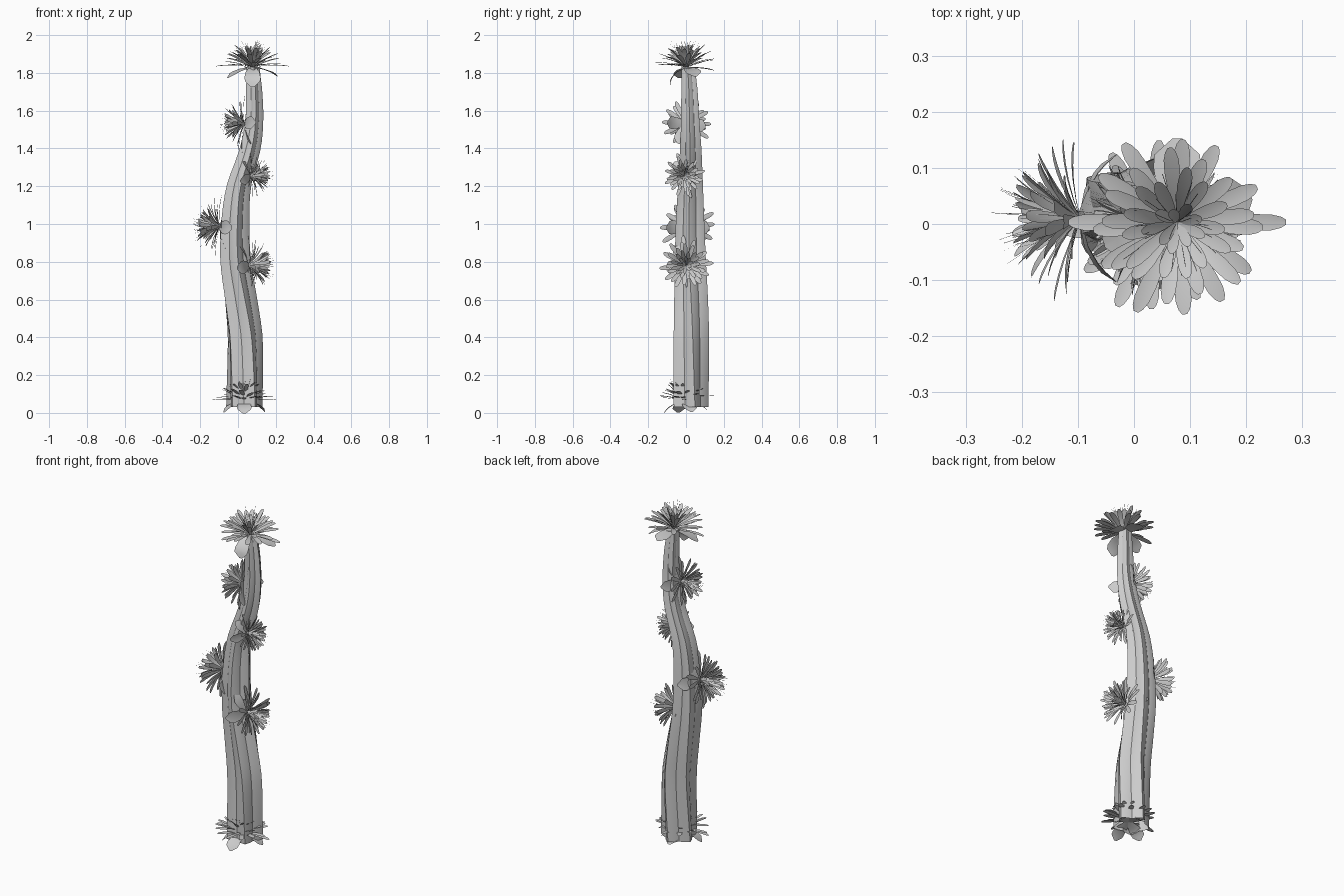
import bpy, bmesh, math, random
from mathutils import Vector, Matrix

if "Cube" in bpy.data.objects:
    bpy.data.objects.remove(bpy.data.objects["Cube"])

random.seed(4)


def make_object(name, bm, angle=40):
    mesh = bpy.data.meshes.new(name)
    bm.to_mesh(mesh)
    bm.free()
    ob = bpy.data.objects.new(name, mesh)
    bpy.context.collection.objects.link(ob)
    bpy.ops.object.select_all(action='DESELECT')
    ob.select_set(True)
    bpy.context.view_layer.objects.active = ob
    bpy.ops.object.shade_smooth_by_angle(angle=math.radians(angle))
    return ob


def lerp_table(table, z):
    # smooth Catmull-Rom interpolation of (z, x, y, radius) rows
    for i in range(len(table) - 1):
        if z <= table[i + 1][0]:
            break
    p = [Vector(table[max(0, min(len(table) - 1, i + k))][1:]) for k in (-1, 0, 1, 2)]
    t = (z - table[i][0]) / (table[i + 1][0] - table[i][0])
    return 0.5 * (2 * p[1] + (p[2] - p[0]) * t + (2 * p[0] - 5 * p[1] + 4 * p[2] - p[3]) * t * t
                  + (3 * p[1] - p[0] - 3 * p[2] + p[3]) * t ** 3)


# Five-ribbed winding stem: z, centre x, centre y, rib radius
SPINE = [(0.03, 0.033, 0.018, 0.101), (0.4, 0.032, 0.025, 0.099), (0.6, 0.008, 0.027, 0.094),
         (0.8, -0.018, 0.026, 0.087), (1.0, -0.02, 0.024, 0.08), (1.2, 0.0, 0.026, 0.07),
         (1.4, 0.06, 0.027, 0.06), (1.55, 0.083, 0.024, 0.051), (1.7, 0.083, 0.02, 0.046),
         (1.83, 0.077, 0.014, 0.038)]


def build_stem():
    bm = bmesh.new()
    rows, ribs = 32, 5
    rings = []
    for i in range(rows + 1):
        z = 0.03 + 1.8 * i / rows
        x, y, r = lerp_table(SPINE, z)
        twist = math.radians(24) * min(1, z / 0.8)
        ring = []
        for k in range(ribs * 4):
            a = math.radians(90) - twist + math.tau * k / (ribs * 4)
            f = (1.0, 0.85, 0.72, 0.85)[k % 4]
            ring.append(bm.verts.new((x + r * f * math.cos(a), y + r * f * math.sin(a), z)))
        rings.append(ring)
    n = ribs * 4
    for a, b in zip(rings, rings[1:]):
        for k in range(n):
            bm.faces.new((a[k], a[(k + 1) % n], b[(k + 1) % n], b[k]))
    bm.faces.new(rings[-1])
    make_object("cactus_stem", bm, 30)


PETAL = [(0, .25), (.25, .5), (.5, .82), (.7, 1), (.86, .95), (.95, .68), (1, .3)]
SEPAL = [(0, .4), (.4, .85), (.65, 1), (.8, .95), (1, .2)]


def add_petal(bm, mat, azim, length, width, e0, e1, profile, cup=0.15):
    """Curved blade whose elevation runs from e0 to e1 degrees."""
    turn = mat @ Matrix.Rotation(azim, 4, 'Z')
    r = h = t0 = 0.0
    prev = None
    for t, w in profile:
        e = math.radians(e0 + (e1 - e0) * (t + t0) / 2)
        r += length * (t - t0) * math.cos(e)
        h += length * (t - t0) * math.sin(e)
        t0 = t
        half = width * w / 2
        row = [bm.verts.new(turn @ Vector((r - c * math.sin(e), s * half, h + c * math.cos(e))))
               for s, c in ((-1, half * cup), (0, 0), (1, half * cup))]
        if prev:
            for k in (0, 1):
                bm.faces.new((prev[k], row[k], row[k + 1], prev[k + 1]))
        prev = row


# Petal layers: count, length, width, start elevation, end elevation
LAYERS = [(12, .172, .03, 20, 2), (13, .16, .028, 40, 20), (13, .152, .025, 58, 40),
          (9, .135, .02, 74, 60)]


def build_flower(name, pos, axis, scale, roll=0.0, stretch=1.0, droop=(-50, -30, -50, -30)):
    rot = Vector((0, 0, 1)).rotation_difference(Vector(axis).normalized()).to_matrix().to_4x4()
    mat = (Matrix.Translation(pos) @ rot @ Matrix.Scale(scale, 4)
           @ Matrix.Diagonal((1, 1, stretch, 1)) @ Matrix.Rotation(roll, 4, 'Z'))
    bm = bmesh.new()
    # broad drooping sepals
    for k in range(4):
        add_petal(bm, mat, math.tau * (k + .2 * (k % 2)) / 4 - math.pi / 2,
                  .15, .085, -5, droop[k], SEPAL, .12)
    # petals
    for j, (n, length, width, e0, e1) in enumerate(LAYERS):
        for k in range(n):
            a = math.tau * (k + .5 * (j % 2)) / n + random.uniform(-.1, .1)
            add_petal(bm, mat, a, length * random.uniform(.88, 1.06), width,
                      e0 + random.uniform(-6, 6), e1 + random.uniform(-8, 8), PETAL)
    # two long spreading outer petals
    for a in (0, math.pi):
        add_petal(bm, mat, a, .195, .03, 12, -8, PETAL)
    # hair-thin stamens
    for k in range(26):
        add_petal(bm, mat, k * 2.4, random.uniform(.14, .17), .0012,
                  random.uniform(35, 88), random.uniform(35, 88), [(0, 1), (.5, 1), (1, 1)])
    make_object(name, bm)


build_stem()
build_flower("crown_flower", (0.077, 0.004, 1.828), (0, -.1, 1), 1.0, 0, .95, (-85, -38, -20, -38))
build_flower("lower_right_flower", (0.055, 0.0, 0.78), (1, 0, 0.05), 0.82, .1, 1.12)
build_flower("left_flower", (-0.095, 0.01, 0.985), (-1, 0, 0.1), 0.87, 0, 1.1)
build_flower("upper_right_flower", (0.064, -0.01, 1.255), (1, 0, 0.05), 0.64, .3, 1.25)
build_flower("upper_left_flower", (0.036, 0.002, 1.53), (-1, 0, 0.05), 0.78, .1, 1.1)
build_flower("base_flower", (0.033, -0.008, 0.062), (0, -.06, 1), 0.9, 0, .9, (-55, -55, -50, -55))
